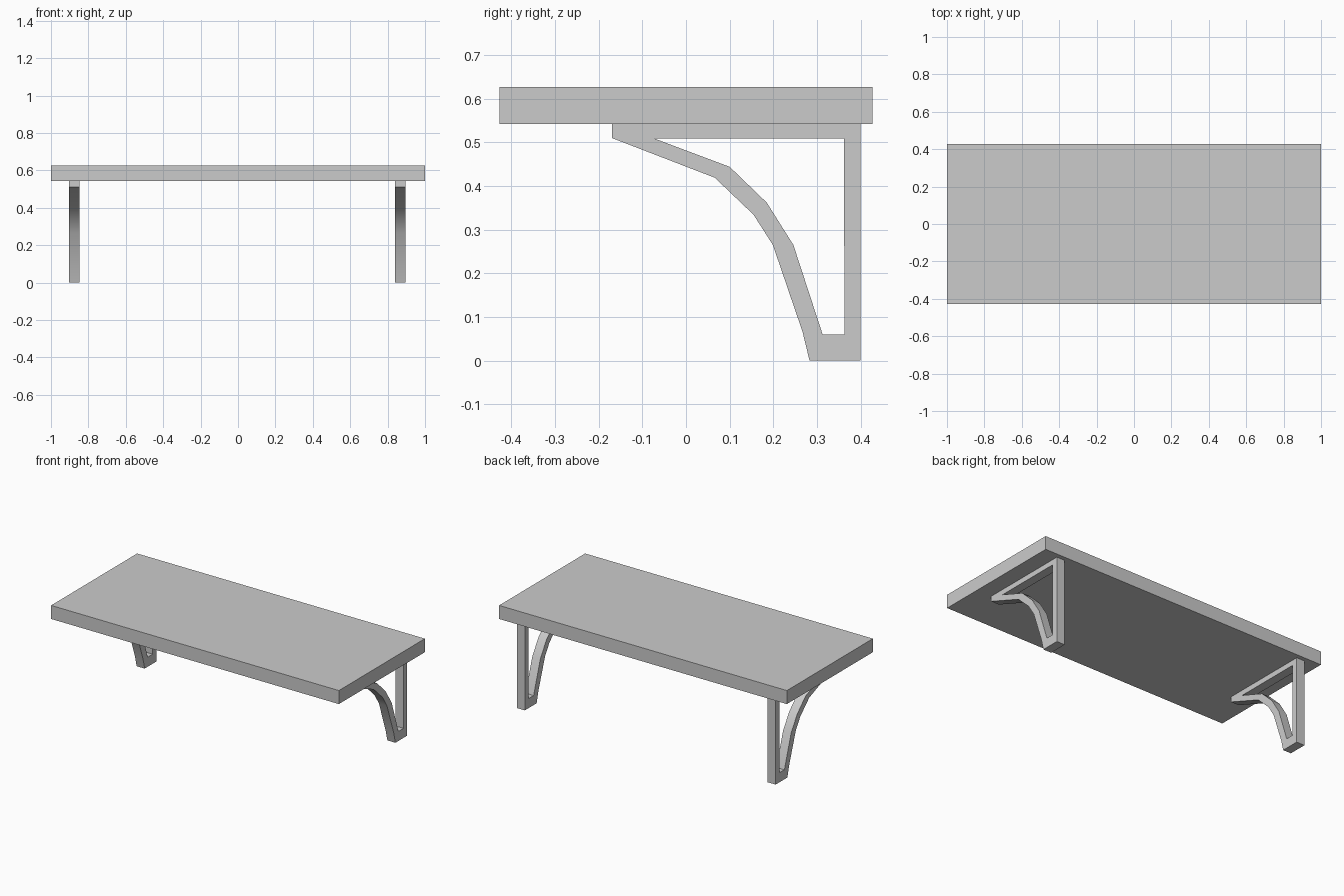
import bpy, bmesh, math
from mathutils import Vector

if "Cube" in bpy.data.objects:
    bpy.data.objects.remove(bpy.data.objects["Cube"])

# Bracket side profile as (y, z): outer outline and the opening inside it
OUTER = [(0.40, 0), (0.40, 0.542), (-0.17, 0.542), (-0.17, 0.51), (0.066, 0.419),
         (0.155, 0.334), (0.199, 0.265), (0.267, 0.066), (0.283, 0)]
INNER = [(0.363, 0.06), (0.362, 0.509), (-0.073, 0.509), (0.10, 0.444),
         (0.185, 0.362), (0.246, 0.265), (0.313, 0.06)]
WIDTH = 0.056


def finish(name, bm):
    bmesh.ops.recalc_face_normals(bm, faces=bm.faces[:])
    mesh = bpy.data.meshes.new(name)
    bm.to_mesh(mesh)
    bm.free()
    obj = bpy.data.objects.new(name, mesh)
    bpy.context.collection.objects.link(obj)
    return obj


def bracket(name, x):
    bm = bmesh.new()
    edges = []
    for loop in (OUTER, INNER):
        vs = [bm.verts.new((x - WIDTH / 2, y, z)) for y, z in loop]
        edges += [bm.edges.new((vs[i - 1], vs[i])) for i in range(len(vs))]
    bmesh.ops.triangle_fill(bm, edges=edges, use_beauty=True, normal=Vector((1, 0, 0)))
    ext = bmesh.ops.extrude_face_region(bm, geom=bm.faces[:], use_keep_orig=True)
    moved = [g for g in ext["geom"] if isinstance(g, bmesh.types.BMVert)]
    bmesh.ops.translate(bm, verts=moved, vec=(WIDTH, 0, 0))
    obj = finish(name, bm)
    # Smooth the curved strut, keep the corners sharp
    bpy.ops.object.select_all(action='DESELECT')
    obj.select_set(True)
    bpy.context.view_layer.objects.active = obj
    bpy.ops.object.shade_smooth_by_angle(angle=math.radians(30))


# Shelf board
bm = bmesh.new()
bmesh.ops.create_cube(bm, size=1)
bmesh.ops.scale(bm, vec=(2, 0.854, 0.085), verts=bm.verts[:])
bmesh.ops.translate(bm, vec=(0, 0, 0.5845), verts=bm.verts[:])
finish("shelf_board", bm)

# Support brackets
bracket("left_bracket", -0.875)
bracket("right_bracket", 0.868)
